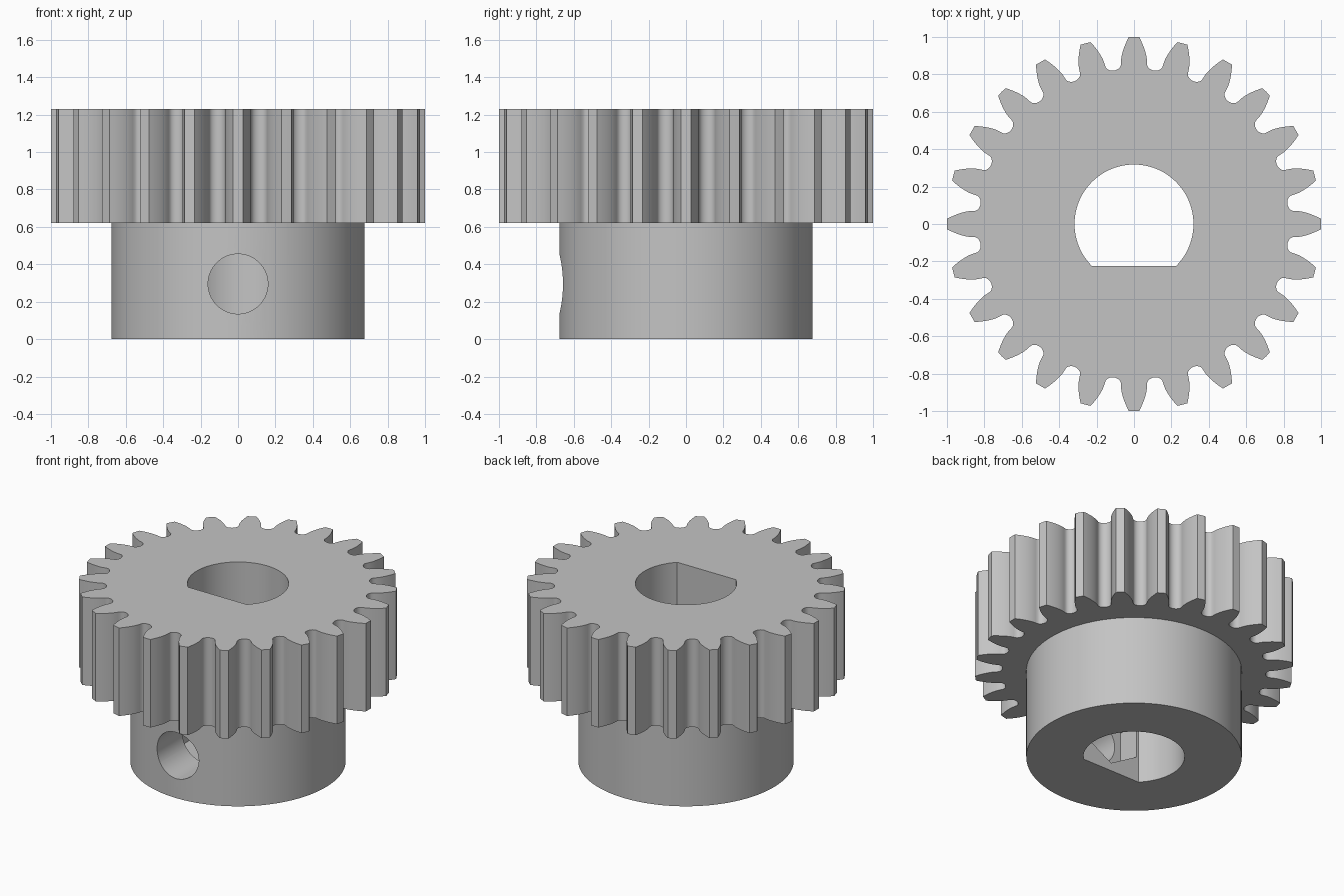
import bpy
import bmesh
import math
from mathutils import Matrix

cube = bpy.data.objects.get("Cube")
if cube:
    bpy.data.objects.remove(cube, do_unlink=True)

TEETH = 24
HUB_TOP, GEAR_TOP = 0.62, 1.23
SCREW_Z = 0.295

metal = bpy.data.materials.new("steel_grey")
metal.use_nodes = True
GREY = (0.55, 0.55, 0.55, 1)
metal.diffuse_color = GREY
metal.node_tree.nodes["Principled BSDF"].inputs["Base Color"].default_value = GREY


def prism(name, outline, low, high, matrix=None):
    """Closed prism: a 2D outline extruded from low to high."""
    bm = bmesh.new()
    face = bm.faces.new([bm.verts.new((x, y, low)) for x, y in outline])
    top = bmesh.ops.extrude_face_region(bm, geom=[face])["geom"]
    verts = [v for v in top if isinstance(v, bmesh.types.BMVert)]
    bmesh.ops.translate(bm, verts=verts, vec=(0, 0, high - low))
    bmesh.ops.recalc_face_normals(bm, faces=bm.faces)
    if matrix:
        bm.transform(matrix)
    mesh = bpy.data.meshes.new(name)
    bm.to_mesh(mesh)
    bm.free()
    mesh.materials.append(metal)
    obj = bpy.data.objects.new(name, mesh)
    bpy.context.collection.objects.link(obj)
    return obj


def polar(r, a):
    return r * math.cos(a), r * math.sin(a)


def ring(r, count, start=0.0):
    return [polar(r, start + math.tau * i / count) for i in range(count)]


def gear_outline():
    """Involute teeth with rounded roots, outer radius 1."""
    module = 2 / (TEETH + 2)
    pitch = module * TEETH / 2
    pressure = math.radians(20)
    base = pitch * math.cos(pressure)
    root = pitch - 1.25 * module

    def involute(t):
        return math.tan(t) - t

    base_half = math.pi / (2 * TEETH) + involute(pressure)
    half = []  # (radius, angle from tooth centre), root to tip
    gap = math.pi / TEETH
    for i in range(5):  # rounded root
        t = i / 5 * math.pi / 2
        half.append((root + 0.035 * (1 - math.cos(t)),
                     gap - (gap - base_half) * math.sin(t)))
    for i in range(8):  # involute flank
        r = base + (1 - base) * i / 7
        half.append((r, base_half - involute(math.acos(min(1, base / r)))))
    points = []
    for k in range(TEETH):
        c = math.tau * k / TEETH
        points += [polar(r, c - a) for r, a in half]
        points.append(polar(1, c))
        points += [polar(r, c + a) for r, a in reversed(half[1:])]
    return points


# Toothed wheel and plain hub
body = prism("gear_with_hub", gear_outline(), HUB_TOP, GEAR_TOP)
hub = prism("hub", ring(0.677, 128), 0, HUB_TOP + 0.2)

# D-shaped shaft bore with its flat towards the front
flat = math.asin(0.225 / 0.318)
sweep = math.pi + 2 * flat
bore = prism("shaft_bore_cutter",
             [polar(0.318, -flat + sweep * i / 72) for i in range(73)], -0.5, 2)

# Screw hole and hexagonal nut pocket, both running along y
along_y = Matrix.Translation((0, 0, SCREW_Z)) @ Matrix.Rotation(math.pi / 2, 4, "X")
screw = prism("screw_hole_cutter", ring(0.16, 64), 0.15, 1, along_y)
nut = prism("nut_pocket_cutter", ring(0.24, 6, math.pi / 2), 0.12, 0.38, along_y)

# Fuse the parts, then cut the openings
tools = [(hub, "UNION"), (bore, "DIFFERENCE"), (nut, "DIFFERENCE"), (screw, "DIFFERENCE")]
for tool, operation in tools:
    mod = body.modifiers.new(tool.name, "BOOLEAN")
    mod.object, mod.operation, mod.solver = tool, operation, "EXACT"
    tool.hide_render = True

bpy.context.view_layer.update()
depsgraph = bpy.context.evaluated_depsgraph_get()
fused = bpy.data.meshes.new_from_object(body.evaluated_get(depsgraph))
body.modifiers.clear()
body.data = fused
fused.materials.clear()
fused.materials.append(metal)
for poly in fused.polygons:
    poly.material_index = 0
for tool, _ in tools:
    bpy.data.objects.remove(tool, do_unlink=True)

# Smooth curved walls, keep rims and tooth tips sharp
bpy.ops.object.select_all(action="DESELECT")
body.select_set(True)
bpy.context.view_layer.objects.active = body
bpy.ops.object.shade_smooth_by_angle(angle=math.radians(30))
